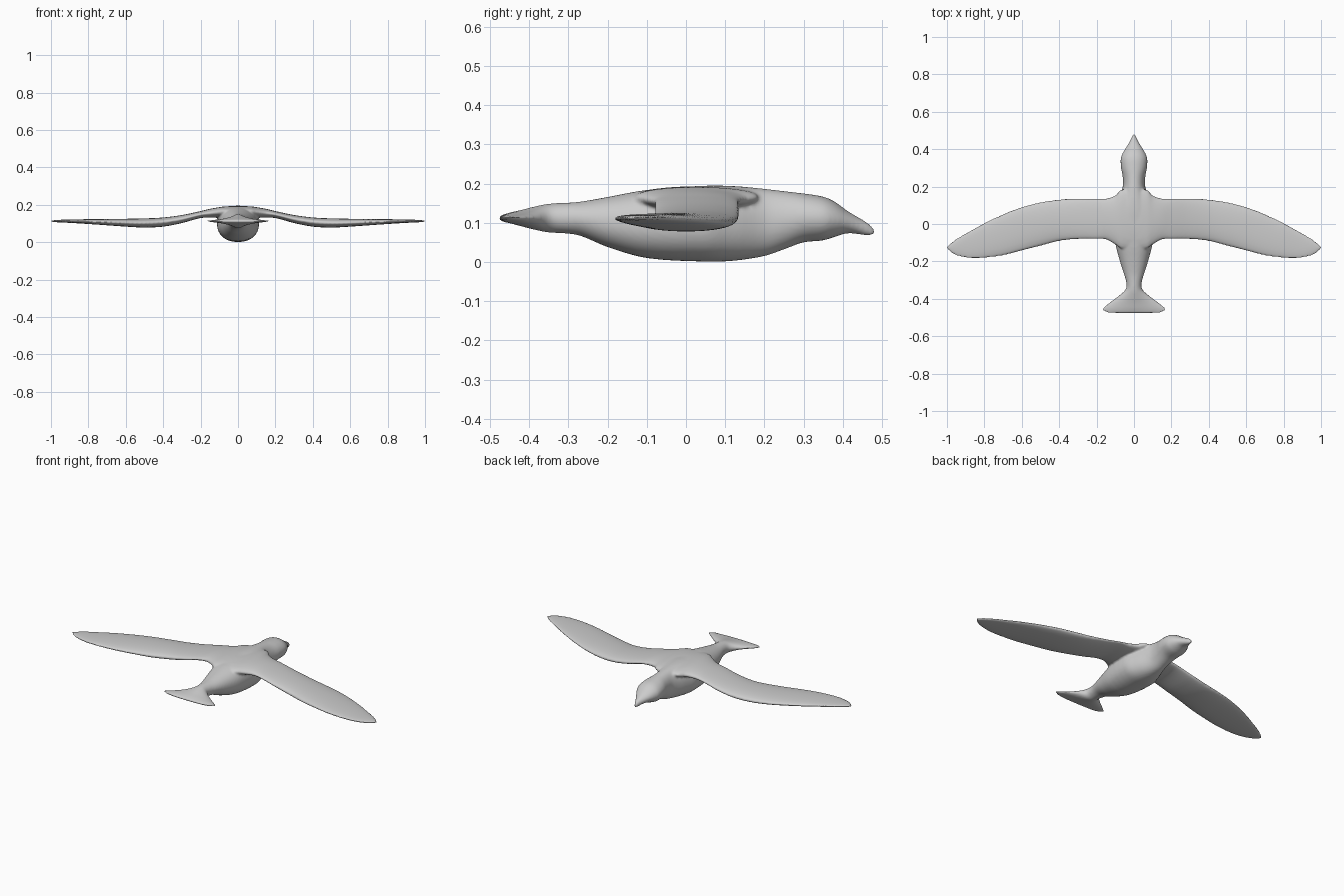
import bpy, bmesh, math

if "Cube" in bpy.data.objects:
    bpy.data.objects.remove(bpy.data.objects["Cube"])

grey = bpy.data.materials.new("soft_grey")
grey.diffuse_color = (0.6, 0.6, 0.6, 1)
grey.use_nodes = True
grey.node_tree.nodes["Principled BSDF"].inputs["Base Color"].default_value = grey.diffuse_color


def resample(rows, n):
    """Catmull-Rom rows of station values, n steps per span."""
    out = []
    for i in range(len(rows) - 1):
        a, b, c, d = (rows[max(i - 1, 0)], rows[i], rows[i + 1],
                      rows[min(i + 2, len(rows) - 1)])
        for k in range(n):
            t = k / n
            # non-uniform tangents keep uneven station spacing smooth
            h = c[0] - b[0]
            row = [b[0] + h * t]
            for p, q, r, s in zip(a[1:], b[1:], c[1:], d[1:]):
                m0 = (r - p) / (c[0] - a[0]) * h
                m1 = (s - q) / (d[0] - b[0]) * h
                row.append((2*t**3 - 3*t*t + 1) * q + (t**3 - 2*t*t + t) * m0
                           + (3*t*t - 2*t**3) * r + (t**3 - t*t) * m1)
            out.append(row)
    return out + [list(rows[-1])]


def ring(hw, hh, e, n=48):
    """Superellipse outline."""
    pts = []
    for k in range(n):
        a = 2 * math.pi * k / n
        c, s = math.cos(a), math.sin(a)
        pts.append((hw * math.copysign(abs(c) ** (2 / e), c),
                    hh * math.copysign(abs(s) ** (2 / e), s)))
    return pts


def loft(bm, rings):
    loops = [[bm.verts.new(p) for p in r] for r in rings]
    for a, b in zip(loops, loops[1:]):
        for i in range(len(a)):
            j = (i + 1) % len(a)
            bm.faces.new((a[i], a[j], b[j], b[i]))
    bm.faces.new(loops[0])
    bm.faces.new(loops[-1])


# body, head, beak and fan tail: y, half width, top, bottom, exponent
body = [(-.477, .155, .117, .107, 1.6), (-.463, .174, .122, .102, 1.5),
        (-.45, .174, .126, .099, 1.4), (-.42, .135, .133, .091, 1.4),
        (-.385, .085, .142, .082, 1.5), (-.35, .045, .149, .075, 1.8),
        (-.31, .042, .151, .073, 2), (-.27, .053, .154, .067, 2),
        (-.2, .075, .166, .038, 2.1), (-.1, .1, .184, .010, 2.2),
        (.05, .112, .195, .001, 2.2), (.12, .09, .194, .003, 2.2),
        (.2, .06, .187, .015, 2.1), (.25, .06, .181, .032, 2),
        (.3, .069, .175, .05, 2), (.35, .071, .167, .055, 2),
        (.38, .06, .154, .064, 2), (.41, .042, .132, .073, 2),
        (.44, .024, .114, .071, 2), (.467, .011, .098, .066, 2),
        (.481, .004, .083, .068, 2)]
# wing half: x, leading y, trailing y, top, bottom
wing = [(0, .185, -.13, .193, .14), (.07, .183, -.13, .191, .137),
        (.1, .153, -.11, .187, .133), (.15, .137, -.083, .178, .131),
        (.2, .136, -.08, .166, .129), (.3, .137, -.081, .145, .102),
        (.4, .131, -.091, .132, .083), (.5, .116, -.117, .127, .078),
        (.6, .091, -.143, .125, .083), (.7, .053, -.168, .124, .09),
        (.8, .006, -.182, .123, .097), (.88, -.037, -.184, .121, .102),
        (.94, -.072, -.172, .12, .105), (.98, -.1, -.152, .118, .107),
        (1.002, -.12, -.132, .115, .109)]
wing = [(-r[0],) + r[1:] for r in wing[:0:-1]] + wing

bm = bmesh.new()
rings = []
for y, hw, top, bot, e in resample(body, 4):
    rings.append([(u, y, (top + bot) / 2 + v)
                  for u, v in ring(hw, (top - bot) / 2, e)])
loft(bm, rings)
rings = []
for x, le, te, top, bot in resample(wing, 5):
    rings.append([(x, (le + te) / 2 + u, (top + bot) / 2 + v)
                  for u, v in ring((le - te) / 2, (top - bot) / 2, 2.1)])
loft(bm, rings)
# each shell gets outward normals before blending
bmesh.ops.recalc_face_normals(bm, faces=bm.faces)

mesh = bpy.data.meshes.new("bird")
bm.to_mesh(mesh)
bm.free()
mesh.materials.append(grey)
bird = bpy.data.objects.new("bird", mesh)
bpy.context.collection.objects.link(bird)

# fuse the wings into the body with soft fillets
fuse = bird.modifiers.new("fuse", 'REMESH')
fuse.mode = 'VOXEL'
fuse.voxel_size = 0.006
fuse.use_smooth_shade = True
soften = bird.modifiers.new("soften", 'SMOOTH')
soften.factor = 0.5
soften.iterations = 6
